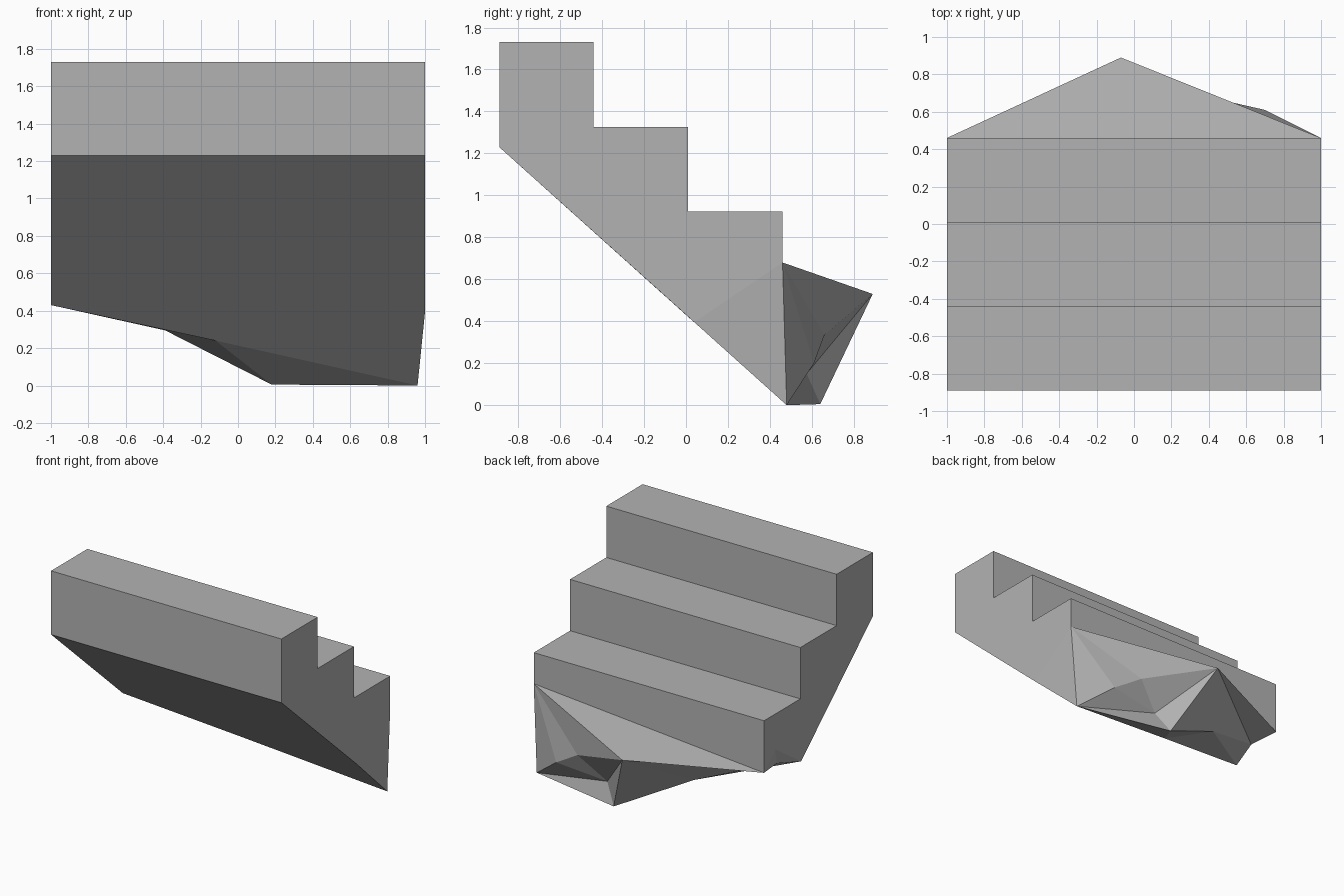
import bpy, bmesh

if "Cube" in bpy.data.objects:
    bpy.data.objects.remove(bpy.data.objects["Cube"])

# Single stone colour
stone = bpy.data.materials.new("grey_stone")
stone.diffuse_color = (0.45, 0.45, 0.45, 1)
stone.use_nodes = True
stone.node_tree.nodes["Principled BSDF"].inputs["Base Color"].default_value = stone.diffuse_color

bm = bmesh.new()

# Stepped outline (y, z), from the lower back corner over the three treads
back, top, tread, rise = -0.89, 1.73, 0.45, 0.403
outline = [(back, 1.23)]
for i in range(3):
    z = top - i * rise
    outline += [(back + i * tread, z), (back + (i + 1) * tread, z)]
left = [bm.verts.new((-1, y, z)) for y, z in outline]
right = [bm.verts.new((1, y, z)) for y, z in outline]

# Corners of the broken lower end
points = {
    "T": (1, .46, .68), "S": (1, .04, .395), "L": (.96, .48, 0),
    "K": (-1, .46, .515), "N": (-1, .32, .645), "G": (-1, 0, .43),
    "H": (-.12, .215, .24), "P": (-.07, .89, .53), "A": (.18, .64, .005),
    "B": (.28, .575, .15), "C": (.48, .66, .335), "D": (.70, .61, .20),
    "E": (-.39, .456, .295), "F": (-.95, .23, .489),
}
v = {k: bm.verts.new(p) for k, p in points.items()}

# Treads, risers and back wall
for i in range(len(outline) - 1):
    bm.faces.new((left[i], left[i + 1], right[i + 1], right[i]))

# Lowest riser, sloping underside and the two stepped sides
bm.faces.new((left[-1], v["K"], v["T"], right[-1]))
bm.faces.new((left[0], right[0], v["S"], v["L"], v["H"], v["G"]))
bm.faces.new(right + [v["T"], v["S"]])
bm.faces.new(left + [v["K"], v["N"], v["G"]])

# Jagged fracture facets
for facet in ("TKP TPC TCD TDL LDB DCB CPB PAB LBA PEA PKF PFE "
              "EFG EGH AEH LAH KNF NGF SLT").split():
    bm.faces.new([v[c] for c in facet])

bmesh.ops.recalc_face_normals(bm, faces=bm.faces[:])
mesh = bpy.data.meshes.new("broken_stairs")
bm.to_mesh(mesh)
bm.free()
mesh.materials.append(stone)
stairs = bpy.data.objects.new("broken_stairs", mesh)
bpy.context.collection.objects.link(stairs)
